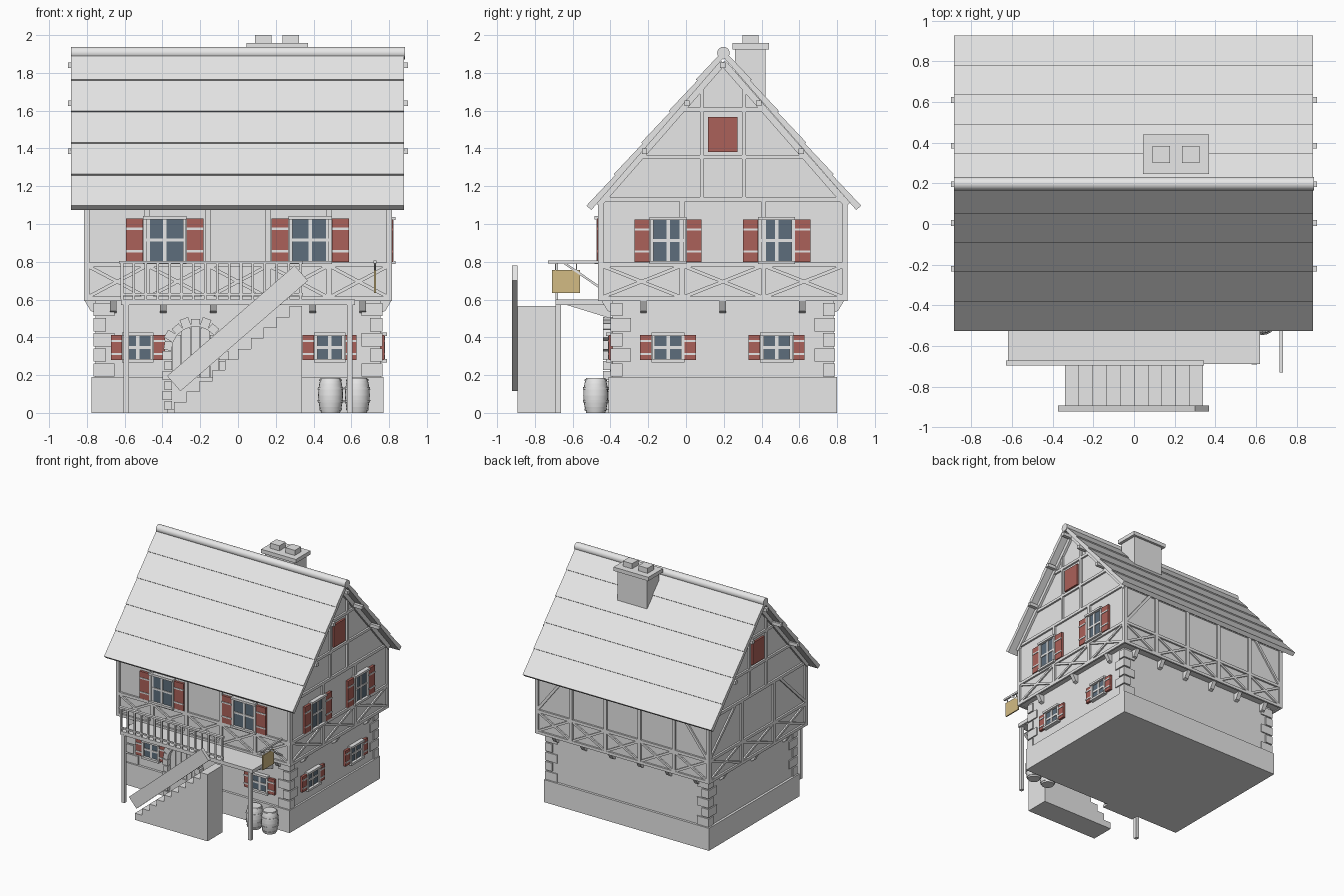
import bpy, bmesh
from math import atan2, cos, hypot, pi, sin, sqrt
from mathutils import Matrix, Vector

cube = bpy.data.objects.get("Cube")
if cube:
    bpy.data.objects.remove(cube)


def material(name, rgb):
    m = bpy.data.materials.new(name)
    m.use_nodes = True
    m.diffuse_color = (*rgb, 1)
    m.node_tree.nodes["Principled BSDF"].inputs["Base Color"].default_value = (*rgb, 1)
    return m


GREY = material("plain grey", (0.8, 0.8, 0.8))
RED = material("shutter red", (0.41, 0.12, 0.1))
GLASS = material("glass blue", (0.11, 0.155, 0.2))
GOLD = material("sign yellow", (0.65, 0.5, 0.23))

parts = {}
HERE = Matrix()


def mesh_of(name, mat):
    return parts.setdefault(name, (bmesh.new(), mat))[0]


def box(name, x, y, z, frame=HERE, mat=GREY):
    """Box spanning the three (low, high) ranges inside a frame."""
    mid = Matrix.Translation([(r[0] + r[1]) / 2 for r in (x, y, z)])
    size = Matrix.Diagonal([r[1] - r[0] for r in (x, y, z)] + [1])
    bmesh.ops.create_cube(mesh_of(name, mat), size=1, matrix=frame @ mid @ size)


def beam(name, a, b, width, y, frame=HERE, mat=GREY):
    """Straight timber between two (x, z) points of a frame."""
    dx, dz = b[0] - a[0], b[1] - a[1]
    turn = (frame @ Matrix.Translation(((a[0] + b[0]) / 2, 0, (a[1] + b[1]) / 2))
            @ Matrix.Rotation(-atan2(dz, dx), 4, 'Y'))
    half = hypot(dx, dz) / 2
    box(name, (-half, half), y, (-width / 2, width / 2), turn, mat)


def prism(name, profile, x, frame=HERE, mat=GREY):
    """Profile of (y, z) points extruded along x."""
    bm = mesh_of(name, mat)
    ends = [[bm.verts.new(frame @ Vector((v, *p))) for p in profile] for v in x]
    faces = [bm.faces.new(ends[0]), bm.faces.new(ends[1])]
    n = len(profile)
    for i in range(n):
        j = (i + 1) % n
        faces.append(bm.faces.new((ends[0][i], ends[0][j], ends[1][j], ends[1][i])))
    bmesh.ops.recalc_face_normals(bm, faces=faces)


# Wall frames: x runs along the wall, -y points outwards
MID = 0.195
UX, UY, GX, GY = 0.8, 0.645, 0.755, 0.585


def walls(hx, hy):
    return [Matrix.Translation((0, MID, 0)) @ Matrix.Rotation(k * pi / 2, 4, 'Z')
            @ Matrix.Translation((0, -(hx if k % 2 else hy), 0)) for k in range(4)]


UPPER, GROUND = walls(UX, UY), walls(GX, GY)

# Masonry and the upper storey with its gables
box("plinth", (-0.775, 0.77), (-0.41, 0.8), (0, 0.19))
box("ground_walls", (-GX, GX), (MID - GY, MID + GY), (0.19, 0.6))
prism("upper_walls", [(MID - UY, 0.6), (MID + UY, 0.6), (MID + UY, 1.11),
                      (MID, 1.85), (MID - UY, 1.11)], (-UX, UX))

# Corner stones
for sx in (-1, 1):
    for sy in (-1, 1):
        for i in range(5):
            lx, ly = (0.11, 0.065) if i % 2 == 0 else (0.065, 0.11)
            z = 0.192 + i * 0.08
            cx, cy = sx * (GX + 0.01), MID + sy * (GY + 0.01)
            box("corner_stones", sorted((cx, cx - sx * lx)), sorted((cy, cy - sy * ly)),
                (z, z + 0.07))

# Timber framing, bracing and corbels on each wall
for k, (wall, low) in enumerate(zip(UPPER, GROUND)):
    h = UX if k % 2 == 0 else UY
    n = 5 if k % 2 == 0 else 3
    deep = (-0.015, 0)
    for z in (0.605, 0.785, 1.13):
        beam("wall_rails", (-h - 0.015, z), (h + 0.015, z), 0.024, deep, wall)
    step = 2 * h / n
    for i in range(n + 1):
        u = -h + i * step
        beam("wall_posts", (u, 0.6), (u, 1.13), 0.028, deep, wall)
        if i < n:
            for p, q in ((0.61, 0.78), (0.78, 0.61)):
                beam("cross_braces", (u, p), (u + step, q), 0.018, (-0.012, 0), wall)
    if k > 1:
        for s in (-1, 1):
            beam("corner_braces", (s * h, 0.79), (s * (h - step * 0.8), 1.12), 0.022,
                 (-0.012, 0), wall)
    count, reach = (6, 0.66) if k % 2 == 0 else (3, 0.42)
    for i in range(count):
        u = -reach + 2 * reach * i / (count - 1)
        prism("corbels", [(0, 0.53), (-0.025, 0.54), (-0.058, 0.595), (0, 0.595)],
              (u - 0.017, u + 0.017), low)

# Gable timbers and attic hatches
for wall in (UPPER[1], UPPER[3]):
    for z, half in ((1.355, 0.42), (1.605, 0.205)):
        beam("gable_ties", (-half, z), (half, z), 0.022, (-0.015, 0), wall)
    for s in (-1, 1):
        beam("gable_posts", (s * 0.112, 1.14), (s * 0.112, 1.72), 0.02, (-0.015, 0), wall)
        beam("gable_rafters", (s * 0.66, 1.1), (0, 1.855), 0.035, (-0.02, 0), wall)
    box("attic_hatches", (-0.078, 0.078), (-0.016, 0), (1.38, 1.567), wall, RED)
    for u, z in ((0, 1.84), (0.19, 1.64), (-0.19, 1.64), (0.415, 1.385), (-0.415, 1.385)):
        box("purlin_ends", (u - 0.014, u + 0.014), (-0.1, 0), (z - 0.014, z + 0.014), wall)

# Roof: overlapping courses on both slopes, then the ridge
ROWS, RIDGE = 5, 0.2
run, drop = 0.725, 0.835
slope = hypot(run, drop)
ny, nz = drop / slope, run / slope
for side in (-1, 1):
    for i in range(ROWS):
        def at(t, lift):
            return (RIDGE + side * (run * t + ny * lift), 1.93 - drop * t + nz * lift)
        a, b = i / ROWS, (i + 1) / ROWS
        prism("roof_courses", [at(a, -0.006), at(b, 0.003), at(b, -0.032), at(a, -0.032)],
              (-0.885, 0.88))
bmesh.ops.create_cone(mesh_of("ridge_roll", GREY), cap_ends=True, segments=20,
                      radius1=0.033, radius2=0.033, depth=1.77,
                      matrix=Matrix.Translation((0, RIDGE - 0.002, 1.905))
                      @ Matrix.Rotation(pi / 2, 4, 'Y'))

# Chimney
box("chimney_shaft", (0.07, 0.345), (0.26, 0.42), (1.6, 1.93))
box("chimney_cap", (0.045, 0.37), (0.245, 0.44), (1.925, 1.957))
for x in (0.09, 0.235):
    box("chimney_pots", (x, x + 0.087), (0.3, 0.385), (1.957, 2))


# Shuttered windows
def window(wall, u, z0, z1, half, shutter):
    mid = (z0 + z1) / 2
    box("window_panes", (u - half, u + half), (-0.012, 0), (z0, z1), wall, GLASS)
    beam("window_bars", (u, z0), (u, z1), 0.018, (-0.018, 0), wall)
    beam("window_bars", (u - half, mid), (u + half, mid), 0.016, (-0.018, 0), wall)
    edge = half + 0.018
    for z in (z0 - 0.004, z1 + 0.004):
        box("sills_and_lintels", (u - edge, u + edge), (-0.034, 0), (z - 0.009, z + 0.009), wall)
    for s in (-1, 1):
        x = u + s * (half + 0.007)
        beam("window_jambs", (x, z0), (x, z1), 0.018, (-0.024, 0), wall)
        span = sorted((u + s * edge, u + s * (edge + shutter)))
        box("shutters", span, (-0.02, 0), (z0, z1), wall, RED)
        for t in (0.24, 0.76):
            z = z0 + t * (z1 - z0)
            box("shutter_stripes", span, (-0.024, -0.018), (z - 0.006, z + 0.006), wall)


for u in (-0.387, 0.383):
    window(UPPER[0], u, 0.8, 1.03, 0.097, 0.09)
for u in (-0.53, 0.485):
    window(GROUND[0], u, 0.28, 0.412, 0.065, 0.06)
for y in (-0.095, 0.48):
    window(UPPER[1], y - MID, 0.8, 1.025, 0.08, 0.08)
    window(GROUND[1], y - MID, 0.28, 0.412, 0.07, 0.06)

# Arched doorway
DX, SPRING = -0.225, 0.33
for i in range(5):
    x = DX - 0.1 + i * 0.05
    top = SPRING + sqrt(0.13 ** 2 - (x - DX) ** 2)
    box("door_planks", (x - 0.023, x + 0.023), (-0.012, 0), (0.02, top), GROUND[0])
for i in range(6):
    for s in (-1, 1):
        inner = DX + s * 0.125
        outer = inner + s * (0.05 if i % 2 else 0.038)
        box("doorway_stones", sorted((inner, outer)), (-0.05, 0),
            (0.015 + i * 0.053, 0.062 + i * 0.053), GROUND[0])
for i in range(9):
    a = pi * (i + 0.5) / 9
    far = 0.18 if i % 2 else 0.168
    beam("doorway_stones", (DX + 0.125 * cos(a), SPRING + 0.125 * sin(a)),
         (DX + far * cos(a), SPRING + far * sin(a)), 0.047, (-0.05, 0), GROUND[0])
box("door_step", (DX - 0.15, DX + 0.15), (-0.47, -0.4), (0, 0.02))

# Porch deck, posts and railing
box("porch_deck", (-0.62, 0.62), (-0.69, -0.39), (0.57, 0.6))
for x in (-0.592, 0.592):
    box("porch_posts", (x - 0.014, x + 0.014), (-0.692, -0.662), (0, 0.575))
    prism("porch_brackets", [(-0.66, 0.58), (-0.4, 0.58), (-0.4, 0.5)],
          (x - 0.014, x + 0.014))
box("porch_handrail", (-0.63, 0.345), (-0.697, -0.672), (0.79, 0.805))
box("porch_bottom_rail", (-0.62, 0.345), (-0.69, -0.678), (0.622, 0.634))
for i in range(16):
    x = -0.614 + i * 0.063
    box("porch_balusters", (x - 0.007, x + 0.007), (-0.69, -0.678), (0.6, 0.79))

# Solid stair with a plank banister
for i in range(10):
    x = -0.34 + i * 0.068
    box("stair_steps", (x, x + 0.068), (-0.893, -0.692), (0, 0.0565 * (i + 1)))
beam("stair_banister", (-0.34, 0.155), (0.335, 0.74), 0.107, (-0.922, -0.892))

# Hanging sign
SX = 0.725
box("sign_arm", (SX - 0.008, SX + 0.008), (-0.73, -0.45), (0.79, 0.806))
beam("sign_brace", (-0.64, 0.79), (-0.45, 0.66), 0.012, (-0.006, 0.006),
     Matrix.Translation((SX, 0, 0)) @ Matrix.Rotation(pi / 2, 4, 'Z'))
box("sign_board", (SX - 0.005, SX + 0.005), (-0.71, -0.56), (0.635, 0.757), mat=GOLD)
for y in (-0.69, -0.58):
    box("sign_links", (SX - 0.003, SX + 0.003), (y - 0.003, y + 0.003), (0.755, 0.792))

# Barrels turned from stacked rings, with proud hoops
for x in (0.49, 0.632):
    def ring(z0, z1, r0, r1):
        bmesh.ops.create_cone(mesh_of("barrels", GREY), cap_ends=True, segments=20,
                              radius1=r0, radius2=r1, depth=z1 - z0,
                              matrix=Matrix.Translation((x, -0.478, (z0 + z1) / 2)))

    def bulge(z):
        return 0.066 - 0.016 * ((z - 0.095) / 0.095) ** 2
    for i in range(6):
        ring(i * 0.031, (i + 1) * 0.031, bulge(i * 0.031), bulge((i + 1) * 0.031))
    for z in (0.012, 0.055, 0.125, 0.168):
        ring(z, z + 0.012, bulge(z) + 0.004, bulge(z + 0.012) + 0.004)

# Turn every part into an object
for name, (bm, mat) in parts.items():
    mesh = bpy.data.meshes.new(name)
    bm.to_mesh(mesh)
    bm.free()
    mesh.materials.append(mat)
    obj = bpy.data.objects.new(name, mesh)
    bpy.context.scene.collection.objects.link(obj)
    if name in ("barrels", "ridge_roll"):
        bpy.ops.object.select_all(action='DESELECT')
        obj.select_set(True)
        bpy.context.view_layer.objects.active = obj
        bpy.ops.object.shade_smooth_by_angle()
